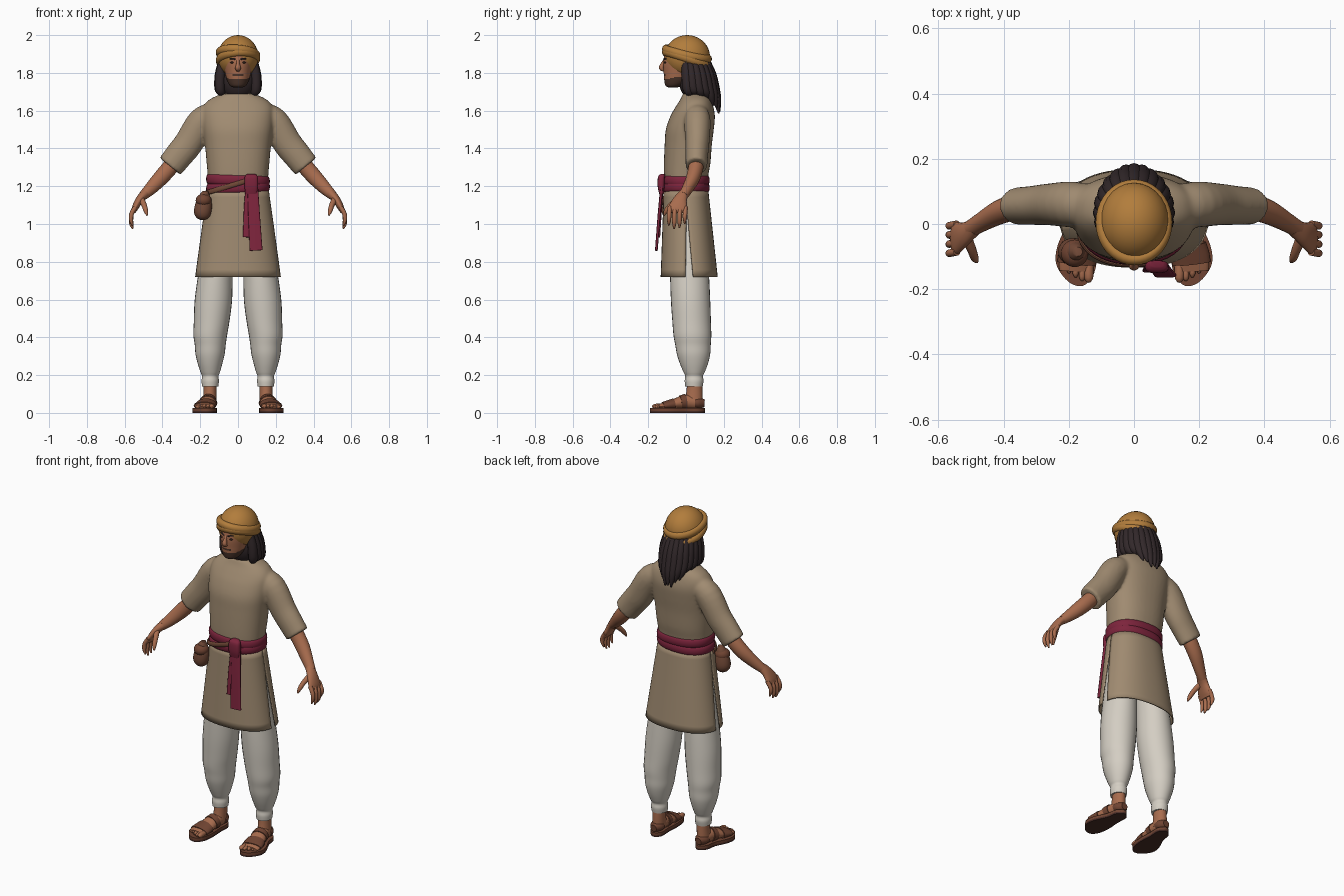
import bpy, bmesh, math
from mathutils import Vector, Matrix

if "Cube" in bpy.data.objects:
    bpy.data.objects.remove(bpy.data.objects["Cube"])


def lin(v):
    v /= 255
    return v / 12.92 if v <= 0.04045 else ((v + 0.055) / 1.055) ** 2.4


def material(name, r, g, b):
    m = bpy.data.materials.new(name)
    m.diffuse_color = (lin(r), lin(g), lin(b), 1)
    m.use_nodes = True
    m.node_tree.nodes["Principled BSDF"].inputs["Base Color"].default_value = m.diffuse_color
    return m


TUNIC = material("tan cloth", 160, 139, 113)
WHITE = material("off white cloth", 212, 206, 195)
SKIN = material("skin", 168, 108, 78)
GOLD = material("ochre cloth", 178, 125, 60)
RED = material("crimson cloth", 125, 36, 60)
HAIR = material("dark hair", 50, 40, 42)
BEARD = material("beard", 74, 52, 42)
SANDAL = material("sandal leather", 112, 68, 50)
POUCH = material("pouch leather", 112, 72, 54)
SOLE = material("dark sole", 72, 44, 38)
AX = {"X": Vector((1, 0, 0)), "Y": Vector((0, 1, 0)), "Z": Vector((0, 0, 1))}


def sp(v, p):
    return math.copysign(abs(v) ** (2 / p), v)


def spline(pts, k, closed=False):
    """Catmull-Rom resampling of tuples."""
    n, out = len(pts), []
    get = (lambda i: pts[i % n]) if closed else (lambda i: pts[max(0, min(n - 1, i))])
    for i in range(n if closed else n - 1):
        a, b, c, d = (get(i + o) for o in (-1, 0, 1, 2))
        for s in range(k):
            t = s / k
            out.append(tuple(0.5 * (2 * q + (r - o) * t + (2 * o - 5 * q + 4 * r - u) * t * t
                             + (3 * q - o - 3 * r + u) * t ** 3) for o, q, r, u in zip(a, b, c, d)))
    return out if closed else out + [tuple(pts[-1])]


def add_tube(bm, pts, ref="X", flat=False, n=20, k=4, p=2, closed=False, sx=1):
    """Loft of (x, y, z, radius along ref, other radius) rings."""
    q = spline([(sx * a[0],) + tuple(a[1:]) for a in pts], k, closed)
    m, rings = len(q), []
    for i, a in enumerate(q):
        c = Vector(a[:3])
        j0, j1 = ((i - 1) % m, (i + 1) % m) if closed else (max(0, i - 1), min(m - 1, i + 1))
        t = AX["Z"] if flat else (Vector(q[j1][:3]) - Vector(q[j0][:3])).normalized()
        u = (AX[ref] - t * AX[ref].dot(t)).normalized()
        v = t.cross(u)
        ra, rb = max(a[3], 0.001), max(a[4], 0.001)
        rings.append([bm.verts.new(c + u * ra * sp(math.cos(w), p) + v * rb * sp(math.sin(w), p))
                      for w in (2 * math.pi * s / n for s in range(n))])
    for i in range(m if closed else m - 1):
        r0, r1 = rings[i], rings[(i + 1) % m]
        for s in range(n):
            bm.faces.new((r0[s], r0[(s + 1) % n], r1[(s + 1) % n], r1[s]))
    if not closed:
        bm.faces.new(rings[0])
        bm.faces.new(rings[-1])


def finish(name, bm, mat, mirror=False, angle=50):
    bmesh.ops.recalc_face_normals(bm, faces=bm.faces)
    me = bpy.data.meshes.new(name)
    bm.to_mesh(me)
    bm.free()
    me.materials.append(mat)
    me.polygons.foreach_set("use_smooth", [True] * len(me.polygons))
    me.set_sharp_from_angle(angle=math.radians(angle))
    ob = bpy.data.objects.new(name, me)
    bpy.context.collection.objects.link(ob)
    if mirror:
        ob.modifiers.new("mirror", "MIRROR").use_mirror_merge = False
    return ob


def tube(name, pts, mat, mirror=False, **kw):
    bm = bmesh.new()
    add_tube(bm, pts, **kw)
    return finish(name, bm, mat, mirror)


def ball(name, c, r, mat, mirror=False):
    bm = bmesh.new()
    bmesh.ops.create_uvsphere(bm, u_segments=28, v_segments=18, radius=1,
                              matrix=Matrix.Translation(c) @ Matrix.Diagonal((*r, 1)))
    return finish(name, bm, mat, mirror)


# Tunic top: torso and sleeves fused, then a V neckline cut into the faces
bm = bmesh.new()
add_tube(bm, [(0, 0, 1.17, .155, .112), (0, 0, 1.25, .16, .117), (0, .006, 1.32, .166, .123),
              (0, .012, 1.42, .175, .125), (0, .02, 1.5, .185, .127), (0, .035, 1.57, .19, .118),
              (0, .045, 1.62, .185, .1), (0, .05, 1.66, .15, .08), (0, .045, 1.69, .085, .062)],
         flat=True, n=40, p=2.3)
for s in (1, -1):
    add_tube(bm, [(.36, .055, 1.305, .057, .072), (.31, .057, 1.367, .06, .075), (.26, .06, 1.43, .064, .077),
                  (.19, .06, 1.545, .07, .075), (.12, .055, 1.585, .06, .06)], ref="Y", n=28, sx=s)
top = finish("tunic_top", bm, TUNIC)
rm = top.modifiers.new("fuse", "REMESH")
rm.mode, rm.voxel_size = "VOXEL", 0.008
sm = top.modifiers.new("soften", "SMOOTH")
sm.factor, sm.iterations = 0.5, 8
bpy.context.view_layer.update()
fused = bpy.data.meshes.new_from_object(top.evaluated_get(bpy.context.evaluated_depsgraph_get()))
top.modifiers.clear()
bm = bmesh.new()
bm.from_mesh(fused)
for s in (1, -1):
    bmesh.ops.bisect_plane(bm, geom=bm.verts[:] + bm.edges[:] + bm.faces[:],
                           plane_co=(0, 0, 1.575), plane_no=(s, 0, -.3))
for f in bm.faces:
    c = f.calc_center_median()
    f.smooth = True
    f.material_index = int(c.y < .03 and abs(c.x) < (c.z - 1.575) * .3)
bm.to_mesh(fused)
bm.free()
top.data = fused
fused.materials.clear()
for m in (TUNIC, SKIN):
    fused.materials.append(m)

# Tunic skirt: front and back panels with side slits
bm = bmesh.new()
for s in (1, -1):
    rows = []
    for i in range(13):
        t = i / 12
        g = .1 * max(0, (t - .2) / .8)
        ang = [g + (math.pi - 2 * g) * j / 28 for j in range(29)]
        rows.append([bm.verts.new(((.16 + .065 * t) * sp(math.cos(a), 2.3),
                                   .017 * t + s * (.115 + .033 * t) * sp(math.sin(a), 2.3),
                                   1.18 - .46 * t)) for a in ang])
    for r0, r1 in zip(rows, rows[1:]):
        for j in range(28):
            bm.faces.new((r0[j], r0[j + 1], r1[j + 1], r1[j]))
skirt = finish("tunic_skirt", bm, TUNIC)
so = skirt.modifiers.new("cloth", "SOLIDIFY")
so.thickness, so.offset = .006, 0

# Sash: two wraps, knot and hanging tails
for i, (z, tilt) in enumerate(((1.192, .006), (1.232, -.006))):
    tube(f"sash_wrap_{i}", [(.156 * sp(math.cos(a), 2.3), .112 * sp(math.sin(a), 2.3), z + tilt * math.cos(a), .028, .013)
                            for a in (math.pi * j / 20 for j in range(40))], RED, ref="Z", n=12, k=1, closed=True)
tube("sash_knot", [(.07, -.122, 1.265, .02, .01), (.07, -.13, 1.25, .034, .018), (.07, -.132, 1.2, .036, .018),
                   (.07, -.13, 1.16, .03, .012)], RED, flat=True, p=3)
tube("sash_tail_long", [(.078, -.128, 1.2, .028, .008), (.085, -.142, 1.05, .031, .008), (.096, -.157, .86, .034, .007)],
     RED, p=4)
tube("sash_tail_short", [(.062, -.124, 1.2, .022, .006), (.056, -.133, 1.08, .025, .006), (.052, -.143, .93, .026, .006)],
     RED, p=4)

# Pouch hung from a strap across the sash
tube("pouch", [(-.172, -.085, 1.175, .014, .014), (-.178, -.085, 1.155, .026, .026), (-.182, -.085, 1.11, .043, .038),
               (-.187, -.085, 1.065, .046, .042), (-.187, -.085, 1.035, .034, .032), (-.187, -.085, 1.02, .01, .01)],
     POUCH, flat=True)
ball("pouch_flap", (-.182, -.09, 1.125), (.042, .042, .035), SANDAL)
tube("pouch_strap", [(x, -.127 * (1 - abs(x / .173) ** 2.3) ** (1 / 2.3), 1.215 + x * .3, .013, .006)
                     for x in (-.172, -.16, -.13, -.09, -.05, 0, .05)], POUCH, ref="Z", n=12)

# Trousers with gathered cuffs
tube("trouser_leg", [(.075, .01, 1.12, .07, .085), (.1, .012, .92, .08, .09), (.118, .018, .75, .09, .102),
                     (.13, .024, .6, .099, .104), (.14, .03, .48, .094, .102), (.147, .034, .41, .089, .1),
                     (.147, .037, .36, .082, .094), (.148, .04, .31, .077, .088), (.148, .042, .26, .065, .074),
                     (.147, .043, .215, .051, .056), (.147, .043, .195, .043, .047), (.147, .043, .17, .046, .05),
                     (.147, .042, .14, .043, .046)], WHITE, mirror=True, flat=True, n=28)

# Feet and sandals
tube("ankle", [(.148, .045, .2, .034, .038), (.148, .045, .12, .034, .042), (.15, .04, .05, .036, .048)],
     SKIN, mirror=True, flat=True)
foot = [(.15, .092, .045, .018, .02), (.15, .06, .052, .034, .034), (.156, 0, .058, .04, .038),
        (.168, -.07, .045, .05, .026), (.176, -.12, .036, .054, .018), (.178, -.145, .033, .05, .012)]
tube("foot", foot, SKIN, mirror=True)
for i in range(5):
    x, y = .139 + .02 * i, (-.178, -.174, -.163, -.15, -.132)[i]
    r = .014 if i == 0 else .01
    tube(f"toe_{i}", [(x, -.115, .034, r, r), (x, y + .015, .034, r, r), (x, y, .03, r * .4, r * .4)],
         SKIN, mirror=True, n=12)
tube("sandal_front_strap", [(.167, -.065, .045, .055, .032), (.173, -.098, .04, .059, .026), (.176, -.122, .036, .059, .022)],
     SANDAL, mirror=True)
tube("sandal_instep_strap", [(.156, 0, .058, .045, .043), (.161, -.03, .054, .048, .038)], SANDAL, mirror=True)
tube("sandal_heel_strap", [(.15, .098, .05, .02, .02), (.15, .07, .052, .038, .03), (.151, .045, .052, .042, .028)],
     SANDAL, mirror=True)
outline = spline([(.15, .1), (.115, .07), (.116, 0), (.112, -.08), (.122, -.15), (.155, -.189), (.2, -.178),
                  (.238, -.125), (.234, -.065), (.2, .01), (.188, .07)], 4, True)
for name, z, h, mat in (("sandal_sole", 0, .01, SOLE), ("sandal_footbed", .01, .015, SANDAL)):
    bm = bmesh.new()
    f = bm.faces.new([bm.verts.new((x, y, z)) for x, y in outline])
    ex = bmesh.ops.extrude_face_region(bm, geom=[f])["geom"]
    bmesh.ops.translate(bm, vec=(0, 0, h), verts=[v for v in ex if isinstance(v, bmesh.types.BMVert)])
    finish(name, bm, mat, True)

# Arms and hands
tube("forearm", [(.31, .056, 1.365, .042, .042), (.36, .052, 1.3, .04, .043), (.41, .037, 1.243, .037, .041),
                 (.46, .01, 1.19, .03, .034), (.502, -.015, 1.15, .026, .025)], SKIN, mirror=True, ref="Y")
tube("palm", [(.49, -.01, 1.162, .026, .025), (.52, -.03, 1.13, .036, .021), (.545, -.043, 1.085, .05, .017),
              (.554, -.045, 1.06, .045, .01)], SKIN, mirror=True, ref="Y")
for i, tip in enumerate((.992, .975, .98, 1.0)):
    y = -.085 + .028 * i
    tube(f"finger_{i}", [(.543, y, 1.09, .012, .012), (.563, y - .004, 1.055, .012, .012),
                         (.566, y - .005, tip + .03, .011, .011), (.557, y - .006, tip, .004, .004)],
         SKIN, mirror=True, ref="Y", n=12)
tube("thumb", [(.512, -.045, 1.13, .015, .017), (.497, -.08, 1.1, .014, .014), (.488, -.105, 1.07, .012, .012),
               (.481, -.116, 1.045, .004, .004)], SKIN, mirror=True, ref="Y", n=12)

# Neck, head and face
tube("neck", [(0, .045, 1.62, .055, .055), (0, .035, 1.7, .052, .053), (0, .015, 1.79, .05, .055)], SKIN, flat=True)
head = tube("head", [(0, -.07, 1.722, .02, .02), (0, -.062, 1.732, .042, .046), (0, -.045, 1.76, .058, .07),
                     (0, -.032, 1.8, .068, .086), (0, -.02, 1.85, .076, .101), (0, -.008, 1.9, .078, .104),
                     (0, 0, 1.95, .065, .085)], SKIN, flat=True, n=40, k=8)
head.data.materials.append(BEARD)
for f in head.data.polygons:
    c = f.center
    f.material_index = int(c.z < 1.767 + .5 * max(0, abs(c.x) - .04) or (1.783 < c.z < 1.795 and abs(c.x) < .032))
tube("nose", [(0, -.112, 1.872, .008, .006), (0, -.122, 1.85, .009, .01), (0, -.13, 1.826, .015, .013),
              (0, -.116, 1.812, .011, .006)], SKIN, n=12)
ball("eye", (.03, -.111, 1.855), (.012, .006, .005), BEARD, True)
tube("eyebrow", [(.012, -.117, 1.87, .004, .004), (.03, -.112, 1.876, .004, .004), (.05, -.094, 1.872, .003, .003)],
     HAIR, mirror=True, ref="Z", n=10)

# Long hair made of tapering locks
ball("hair_mass", (0, .05, 1.77), (.1, .09, .12), HAIR)
for i in range(15):
    a = math.radians(-105 + 15 * i)
    s, c = math.sin(a), math.cos(a)
    end = 1.58 + .09 * s * s + (.012 if i % 2 else 0)
    tube(f"hair_lock_{i}", [(.085 * s, .02 + .09 * c, 1.86, .02, .02), (.097 * s, .03 + .105 * c, 1.79, .026, .026),
                            (.099 * s, .038 + .114 * c, 1.72, .027, .026),
                            (.09 * s, .05 + .117 * c, .5 * (1.72 + end), .022, .02),
                            (.075 * s, .06 + .117 * c, end, .004, .004)], HAIR, ref="X" if abs(c) > .7 else "Y", n=12)

# Turban: dome with two crossing wraps
ball("turban_dome", (0, .006, 1.885), (.108, .121, .115), GOLD)
for i, (z, tilt, roll) in enumerate(((1.872, .038, .006), (1.9, .026, -.008))):
    tube(f"turban_wrap_{i}", [(.099 * math.cos(a), .005 + .113 * math.sin(a),
                               z - tilt * math.sin(a) + roll * math.cos(a), .023, .019)
                              for a in (math.pi * j / 20 for j in range(40))], GOLD, ref="Z", n=14, k=1, closed=True)
